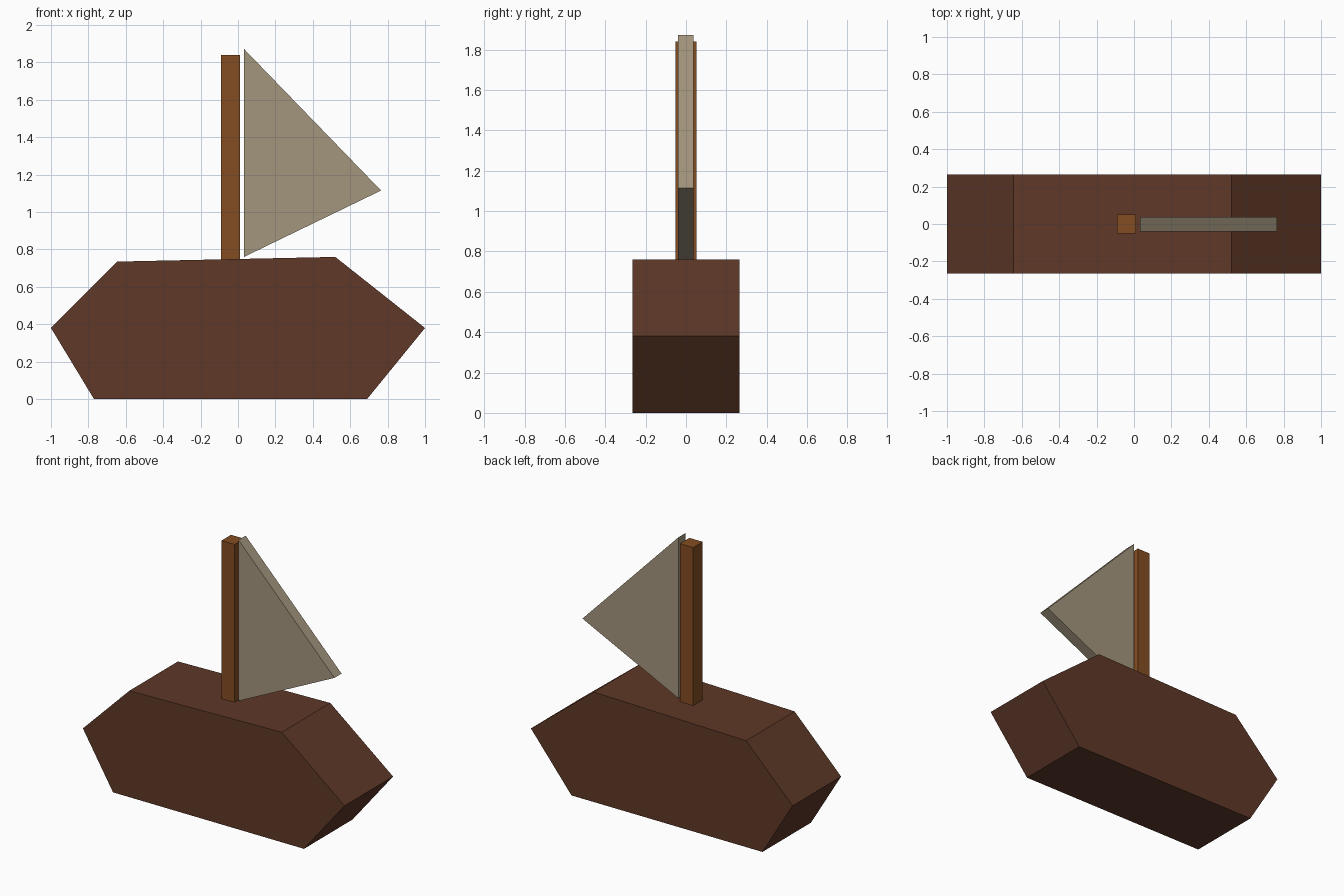
import bpy, bmesh

if "Cube" in bpy.data.objects:
    bpy.data.objects.remove(bpy.data.objects["Cube"])


def material(name, rgb):
    mat = bpy.data.materials.new(name)
    mat.diffuse_color = (*rgb, 1.0)
    mat.use_nodes = True
    mat.node_tree.nodes["Principled BSDF"].inputs["Base Color"].default_value = mat.diffuse_color
    return mat


def slab(name, profile, y0, y1, mat):
    """Extrude an x-z outline from y0 to y1."""
    bm = bmesh.new()
    face = bm.faces.new([bm.verts.new((x, y0, z)) for x, z in profile])
    new = bmesh.ops.extrude_face_region(bm, geom=[face])["geom"]
    verts = [v for v in new if isinstance(v, bmesh.types.BMVert)]
    bmesh.ops.translate(bm, verts=verts, vec=(0, y1 - y0, 0))
    bmesh.ops.recalc_face_normals(bm, faces=bm.faces)
    mesh = bpy.data.meshes.new(name)
    bm.to_mesh(mesh)
    bm.free()
    mesh.materials.append(mat)
    obj = bpy.data.objects.new(name, mesh)
    bpy.context.collection.objects.link(obj)
    return obj


dark_wood = material("dark brown wood", (0.112, 0.040, 0.021))
light_wood = material("light brown wood", (0.230, 0.075, 0.016))
canvas = material("beige canvas", (0.370, 0.306, 0.207))

# Six-sided hull
slab("hull", [(-0.77, 0), (0.69, 0), (1, 0.38), (0.52, 0.76),
              (-0.645, 0.735), (-1, 0.38)], -0.265, 0.265, dark_wood)
# Square mast, foot set just into the deck
slab("mast", [(-0.09, 0.735), (0.01, 0.735), (0.01, 1.84), (-0.09, 1.84)],
     -0.052, 0.052, light_wood)
# Thick triangular sail
slab("sail", [(0.032, 0.76), (0.765, 1.115), (0.032, 1.872)],
     -0.04, 0.038, canvas)
